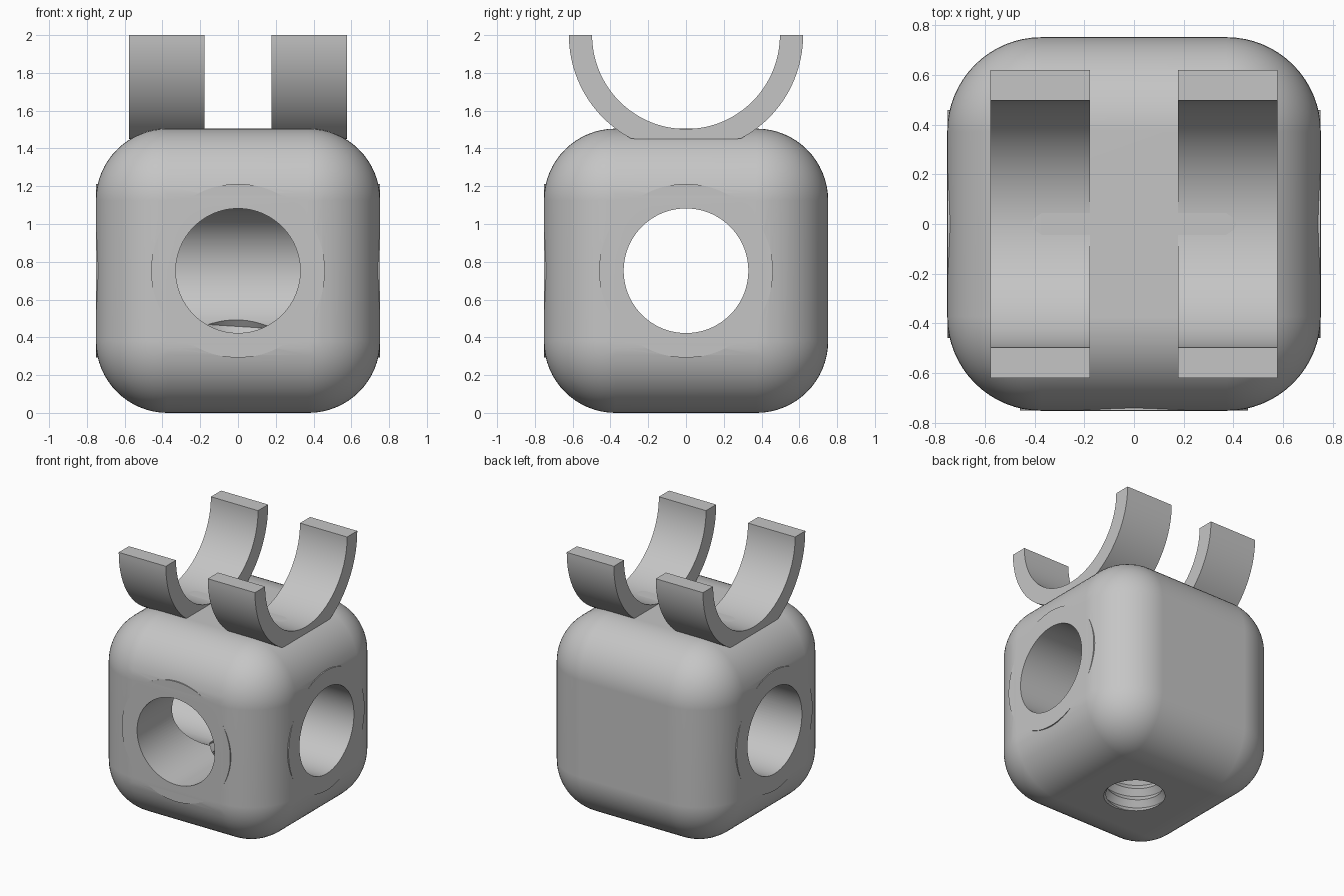
import bpy, bmesh
from math import pi, sin, cos, radians
from mathutils import Matrix, Vector

default = bpy.data.objects.get("Cube")
if default:
    bpy.data.objects.remove(default, do_unlink=True)

HALF = 0.7525      # half the block's side, also the height of the bores
FILLET = 0.38
BORE, BOSS = 0.33, 0.46
PITCH, MINOR, MAJOR = 0.09, 0.195, 0.23

grey = bpy.data.materials.new("light_grey")
grey.use_nodes = True
colour = (0.56, 0.56, 0.56, 1)
grey.diffuse_color = colour
grey.node_tree.nodes["Principled BSDF"].inputs["Base Color"].default_value = colour


def make_object(name, bm):
    bmesh.ops.recalc_face_normals(bm, faces=bm.faces)
    mesh = bpy.data.meshes.new(name)
    bm.to_mesh(mesh)
    bm.free()
    mesh.materials.append(grey)
    obj = bpy.data.objects.new(name, mesh)
    bpy.context.collection.objects.link(obj)
    return obj


def activate(obj):
    bpy.ops.object.select_all(action='DESELECT')
    obj.select_set(True)
    bpy.context.view_layer.objects.active = obj


def rod(name, radius, start, end):
    """Cylinder between two points at bore height."""
    start, end = Vector(start), Vector(end)
    turn = (end - start).to_track_quat('Z', 'Y').to_matrix().to_4x4()
    place = Matrix.Translation((start + end) / 2 + Vector((0, 0, HALF)))
    bm = bmesh.new()
    bmesh.ops.create_cone(bm, cap_ends=True, segments=96, radius1=radius, radius2=radius,
                          depth=(end - start).length, matrix=place @ turn)
    return make_object(name, bm)


def thread_cutter(name, bottom, rows, steps=48):
    """Screw-shaped solid: alternating root and crest rows climbing a helix."""
    bm = bmesh.new()
    grid = []
    for k in range(rows + 1):
        r = MAJOR if k % 2 else MINOR
        grid.append([bm.verts.new((r * cos(2 * pi * j / steps), r * sin(2 * pi * j / steps),
                                   bottom + PITCH * (k / 2 + j / steps)))
                     for j in range(steps)])
    # The end of each row is the start of the row one turn higher
    for k in range(rows + 1):
        if k + 2 <= rows:
            grid[k].append(grid[k + 2][0])
        else:
            r = MAJOR if k % 2 else MINOR
            grid[k].append(bm.verts.new((r, 0, bottom + PITCH * (k / 2 + 1))))
    for k in range(rows):
        for j in range(steps):
            bm.faces.new((grid[k][j], grid[k][j + 1], grid[k + 1][j + 1], grid[k + 1][j]))
    # Fan caps
    low = grid[0] + [grid[1][0]]
    high = grid[rows] + [grid[rows - 1][steps]]
    for loop in (low, high):
        hub = bm.verts.new((0, 0, sum(v.co.z for v in loop) / len(loop)))
        for a, b in zip(loop, loop[1:] + loop[:1]):
            bm.faces.new((a, b, hub))
    return make_object(name, bm)


def combine(target, tool, operation):
    tool.hide_render = True
    mod = target.modifiers.new(operation.title(), 'BOOLEAN')
    mod.operation, mod.object, mod.solver = operation, tool, 'EXACT'
    activate(target)
    bpy.ops.object.modifier_apply(modifier=mod.name)
    bpy.data.objects.remove(tool, do_unlink=True)


def smooth(obj):
    activate(obj)
    bpy.ops.object.shade_smooth_by_angle(angle=radians(25))
    mod = obj.modifiers.new("Weighted normals", 'WEIGHTED_NORMAL')
    mod.keep_sharp = True


# Rounded block
bm = bmesh.new()
bmesh.ops.create_cube(bm, size=2 * HALF, matrix=Matrix.Translation((0, 0, HALF)))
bmesh.ops.bevel(bm, geom=bm.edges[:], offset=FILLET, segments=16, profile=0.5, affect='EDGES')
block = make_object("block", bm)

# Flush bosses round the three bore mouths
flush = HALF - 0.001
combine(block, rod("side_boss", BOSS, (-flush, 0, 0), (flush, 0, 0)), 'UNION')
combine(block, rod("front_boss", BOSS, (0, -flush, 0), (0, 0, 0)), 'UNION')

# Through bore, front bore meeting it, and threaded hole underneath
combine(block, rod("side_bore", BORE, (-1, 0, 0), (1, 0, 0)), 'DIFFERENCE')
combine(block, rod("front_bore", BORE - 0.0005, (0, -1, 0), (0, 0.002, 0)), 'DIFFERENCE')
combine(block, thread_cutter("thread", -0.15, 16), 'DIFFERENCE')
smooth(block)


# Half-ring cradles on top, flattened where they meet the block
def cradle(name, x0, x1, outer=0.62, inner=0.497, top=2.0, base=1.45, steps=64):
    bm = bmesh.new()
    rings = []
    for x in (x0, x1):
        rows = []
        for i in range(steps + 1):
            a = pi + pi * i / steps
            rows.append((bm.verts.new((x, inner * cos(a), top + inner * sin(a))),
                         bm.verts.new((x, outer * cos(a), max(base, top + outer * sin(a))))))
        rings.append(rows)
    near, far = rings
    for i in range(steps):
        (a, b), (c, d) = near[i], near[i + 1]
        (e, f), (g, h) = far[i], far[i + 1]
        for quad in ((a, b, d, c), (e, g, h, f), (a, c, g, e), (b, f, h, d)):
            bm.faces.new(quad)
    for i in (0, steps):
        bm.faces.new((near[i][0], near[i][1], far[i][1], far[i][0]))
    smooth(make_object(name, bm))


cradle("right_cradle", -0.578, -0.178)
cradle("left_cradle", 0.178, 0.578)
